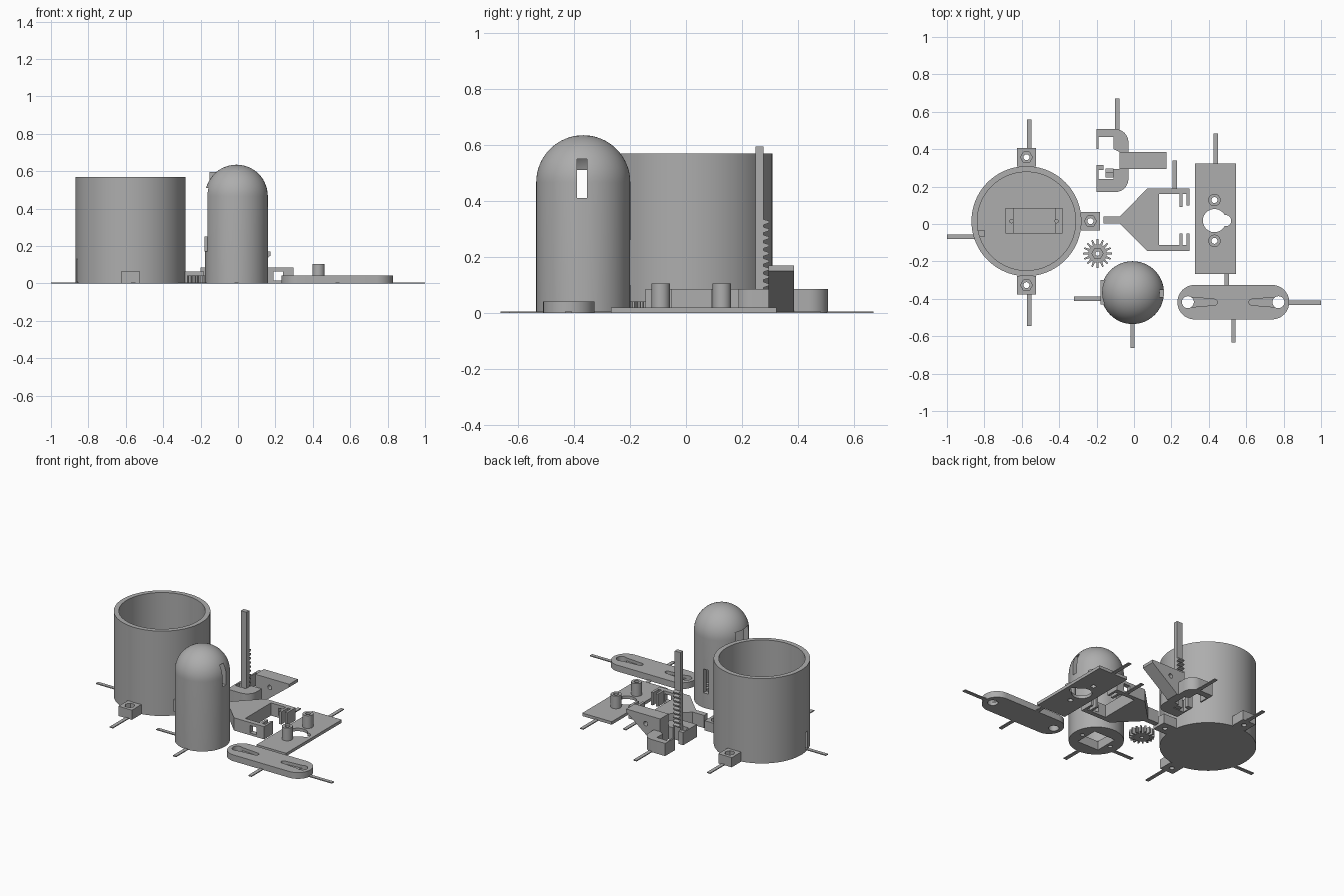
import bpy, bmesh, math
from math import cos, sin, pi

if "Cube" in bpy.data.objects:
    bpy.data.objects.remove(bpy.data.objects["Cube"])

grey = bpy.data.materials.new("mid grey")
grey.diffuse_color = (0.42, 0.42, 0.42, 1)
grey.use_nodes = True
grey.node_tree.nodes["Principled BSDF"].inputs["Base Color"].default_value = grey.diffuse_color


def finish(name, bm):
    bmesh.ops.recalc_face_normals(bm, faces=bm.faces)
    me = bpy.data.meshes.new(name)
    bm.to_mesh(me)
    bm.free()
    ob = bpy.data.objects.new(name, me)
    bpy.context.collection.objects.link(ob)
    me.materials.append(grey)
    return ob


def prism(name, pts, z0, z1, axis='z'):
    """Extrude a closed outline; axis 'y' reads the points as (x, z)."""
    bm = bmesh.new()
    place = (lambda p, h: (p[0], p[1], h)) if axis == 'z' else (lambda p, h: (p[0], h, p[1]))
    lo = [bm.verts.new(place(p, z0)) for p in pts]
    hi = [bm.verts.new(place(p, z1)) for p in pts]
    bm.faces.new(lo)
    bm.faces.new(hi)
    for i in range(len(pts)):
        j = (i + 1) % len(pts)
        bm.faces.new((lo[i], lo[j], hi[j], hi[i]))
    return finish(name, bm)


def arc(cx, cy, r, a0, a1, n):
    return [(cx + r * cos(math.radians(a0 + (a1 - a0) * i / n)),
             cy + r * sin(math.radians(a0 + (a1 - a0) * i / n))) for i in range(n + 1)]


def cyl(name, x, y, r, z0, z1, n=32, axis='z'):
    return prism(name, arc(x, y, r, 0, 360, n)[:-1], z0, z1, axis)


def box(name, x0, x1, y0, y1, z0, z1):
    return prism(name, [(x0, y0), (x1, y0), (x1, y1), (x0, y1)], z0, z1)


def dome(name, x, y, r, z0, zc, n=64):
    """Cylinder from z0 to zc closed by a half sphere."""
    prof = [(r, z0)] + [(r * cos(i * pi / 32), zc + r * sin(i * pi / 32)) for i in range(16)]
    bm = bmesh.new()
    rings = [[bm.verts.new((x + q * cos(2 * pi * k / n), y + q * sin(2 * pi * k / n), z))
              for k in range(n)] for q, z in prof]
    bm.faces.new(rings[0])
    top = bm.verts.new((x, y, zc + r))
    for k in range(n):
        j = (k + 1) % n
        for a, b in zip(rings, rings[1:]):
            bm.faces.new((a[k], a[j], b[j], b[k]))
        bm.faces.new((rings[-1][k], rings[-1][j], top))
    return finish(name, bm)


def boolean(ob, others, op='DIFFERENCE'):
    for c in others:
        m = ob.modifiers.new("cut", 'BOOLEAN')
        m.operation, m.solver, m.object = op, 'EXACT', c
        bpy.context.view_layer.objects.active = ob
        bpy.ops.object.modifier_apply(modifier=m.name)
        bpy.data.objects.remove(c)


def smooth(ob):
    bpy.ops.object.select_all(action='DESELECT')
    ob.select_set(True)
    bpy.context.view_layer.objects.active = ob
    bpy.ops.object.shade_smooth_by_angle(angle=math.radians(30))


# Open cup with three mounting ears
cx, cy = -0.575, 0.015
cup = cyl("cup", cx, cy, 0.294, 0, 0.57, 96)
boolean(cup, [cyl("c", cx, cy, 0.263, 0.02, 0.7, 96),
              box("c", -0.9, -0.8, -0.066, -0.036, 0.01, 0.13)])
smooth(cup)
for name, dx, dy in (("back_ear", 0, 1), ("front_ear", 0, -1), ("right_ear", 1, 0)):
    ex, ey = cx + 0.342 * dx, cy + 0.342 * dy
    ear = box(name, ex - 0.05, ex + 0.05, ey - 0.05, ey + 0.05, 0, 0.065)
    boolean(ear, [cyl("c", ex, ey, 0.032, 0.035, 0.1, 6), cyl("c", ex, ey, 0.016, -0.1, 0.1, 20)])

# Motor mount on the cup floor
mount = box("motor_mount", -0.686, -0.382, -0.05, 0.085, 0.01, 0.10)
boolean(mount, [box("c", -0.643, -0.42, -0.1, 0.1, 0.05, 0.2)] +
        [cyl("c", x, cy, 0.009, 0.04, 0.2, 16) for x in (-0.655, -0.414)])

# Domed housing: hollow, square base opening, slots in the wall
hx, hy = -0.008, -0.367
housing = dome("domed_housing", hx, hy, 0.168, 0, 0.467)
boolean(housing, [
    dome("c", hx, hy, 0.135, 0.06, 0.467),
    box("c", hx - 0.08, hx + 0.08, hy - 0.08, hy + 0.08, -0.1, 0.1),
    box("c", 0.05, 0.3, -0.39, -0.353, 0.41, 0.55),
    box("c", -0.3, -0.1, -0.43, -0.3, 0.25, 0.51),
    box("c", hx - 0.018, hx + 0.018, -0.26, -0.1, 0.10, 0.26)] +
    [cyl("c", hx + s * 0.11, hy, 0.014, -0.1, 0.1, 16) for s in (-1, 1)])
smooth(housing)
box("housing_ledge", -0.18, -0.15, -0.43, -0.30, 0.17, 0.25)

# Small gear
gx, gy, teeth = -0.195, -0.158, 16
outline = []
for i in range(teeth):
    for off, r in ((-0.32, 0.05), (-0.14, 0.077), (0.14, 0.077), (0.32, 0.05)):
        a = 2 * pi * (i + off) / teeth
        outline.append((gx + r * cos(a), gy + r * sin(a)))
gear = prism("gear", outline, 0, 0.042)
boolean(gear, [cyl("c", gx, gy, 0.03, 0.02, 0.1, 6), cyl("c", gx, gy, 0.012, -0.1, 0.1, 16)])

# Toothed rack standing upright
rack = [(0.248, 0), (0.248, 0.595), (0.277, 0.595), (0.277, 0.335)]
for i in range(9):
    z = 0.335 - 0.028 * i
    rack += [(0.296, z - 0.006), (0.296, z - 0.014), (0.277, z - 0.020), (0.277, z - 0.028)]
rack.append((0.277, 0))
bar = prism("rack", [(y, z) for y, z in rack], -0.152, -0.11, 'y')
for v in bar.data.vertices:          # turn the outline into the y-z plane
    v.co = (v.co.y, v.co.x, v.co.z)
bar.data.flip_normals()

# Hooked guide with a sloped bracket beside the rack
guide = prism("hooked_guide",
              [(-0.2, 0.40), (-0.2, 0.507)] + arc(-0.1, 0.437, 0.07, 90, 0, 10) +
              arc(-0.1, 0.241, 0.07, 0, -90, 10) +
              [(-0.2, 0.171), (-0.2, 0.315), (-0.163, 0.315), (-0.163, 0.289), (-0.19, 0.289),
               (-0.19, 0.241), (-0.109, 0.241), (-0.109, 0.294), (-0.077, 0.294), (-0.077, 0.385),
               (-0.109, 0.40), (-0.109, 0.465), (-0.19, 0.465), (-0.19, 0.40)], 0, 0.085)
smooth(guide)
bracket = prism("sloped_bracket", [(-0.077, 0), (-0.02, 0), (0.175, 0.15), (0.175, 0.17), (-0.077, 0.17)],
                0.294, 0.385, 'y')
boolean(bracket, [cyl("c", 0.03, 0.11, 0.015, 0.2, 0.5, 16, 'y')])

# Forked holder with lipped arms
fork = prism("forked_holder",
             [(-0.163, 0.003), (-0.077, 0.003), (0.072, -0.145), (0.296, -0.145), (0.296, -0.05),
              (0.28, -0.05), (0.28, -0.112), (0.259, -0.112), (0.259, -0.05), (0.243, -0.05),
              (0.243, -0.112), (0.133, -0.112), (0.133, 0.16), (0.243, 0.16), (0.243, 0.09),
              (0.259, 0.09), (0.259, 0.16), (0.28, 0.16), (0.28, 0.10), (0.296, 0.10),
              (0.296, 0.19), (0.072, 0.19), (-0.077, 0.04), (-0.163, 0.04)], 0, 0.085)
boolean(fork, [box("c", 0.19, 0.24, -0.3, 0.3, 0.015, 0.065)])

# Base plate with keyhole and two hollow posts
plate = box("base_plate", 0.326, 0.545, -0.268, 0.323, 0, 0.02)
boolean(plate, [cyl("c", 0.43, 0.018, 0.062, -0.1, 0.1, 40), cyl("c", 0.49, 0.018, 0.03, -0.1, 0.1, 24)] +
        [cyl("c", 0.43, y, 0.016, -0.1, 0.1, 20) for y in (0.128, -0.09)])
for name, y in (("back_post", 0.128), ("front_post", -0.09)):
    post = cyl(name, 0.43, y, 0.033, 0.018, 0.105)
    boolean(post, [cyl("c", 0.43, y, 0.016, -0.1, 0.2, 20)])
    smooth(post)

# Rounded link arm with tapered recesses and end holes
ly = -0.418
link = prism("link_arm", arc(0.324, ly, 0.092, 90, 270, 24) + arc(0.738, ly, 0.092, -90, 90, 24), 0, 0.042)
for x, s in ((0.288, 1), (0.772, -1)):
    tip = [(x + s * (0.142 + 0.016 * cos(a * pi / 8)), ly + 0.016 * sin(a * pi / 8)) for a in range(-4, 5)]
    taper = [(x, ly - 0.028)] + tip + [(x, ly + 0.028)]
    boolean(link, [prism("c", taper, 0.022, 0.1), cyl("c", x, ly, 0.032, -0.1, 0.1)])
smooth(link)

# Thin flat strips lying on the floor: x0, x1, y0, y1
w = 0.012
for i, (x, y0, y1) in enumerate(((-0.56, 0.39, 0.56), (-0.56, -0.545, -0.37), (-0.09, 0.50, 0.67),
                                 (0.219, 0.185, 0.34), (0.438, 0.32, 0.483), (0.496, -0.335, -0.26),
                                 (-0.008, -0.663, -0.52), (0.532, -0.633, -0.505))):
    box(f"floor_strip_y{i}", x - w, x + w, y0, y1, 0, 0.006)
for i, (x0, x1, y) in enumerate(((-1, -0.85, -0.068), (-0.32, -0.165, -0.40), (0.825, 1, -0.42))):
    box(f"floor_strip_x{i}", x0, x1, y - w, y + w, 0, 0.006)
